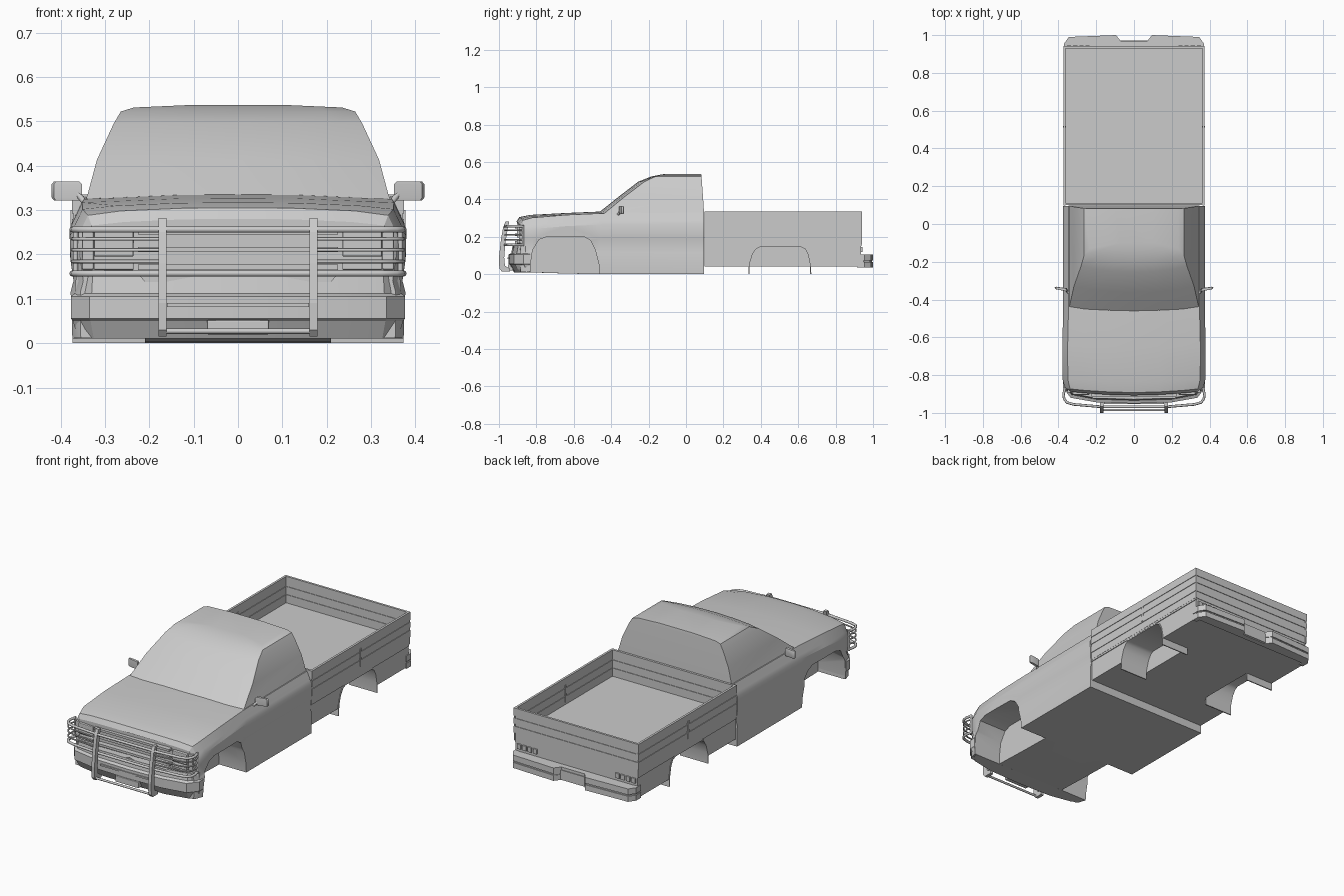
import bpy, bmesh, math

if "Cube" in bpy.data.objects:
    bpy.data.objects.remove(bpy.data.objects["Cube"])


def finish(name, bm, smooth=None):
    bmesh.ops.recalc_face_normals(bm, faces=bm.faces)
    me = bpy.data.meshes.new(name)
    bm.to_mesh(me)
    bm.free()
    ob = bpy.data.objects.new(name, me)
    bpy.context.collection.objects.link(ob)
    if smooth:
        shade(ob, smooth)
    return ob


def activate(ob):
    bpy.ops.object.select_all(action='DESELECT')
    ob.select_set(True)
    bpy.context.view_layer.objects.active = ob


def shade(ob, angle):
    activate(ob)
    bpy.ops.object.shade_smooth_by_angle(angle=math.radians(angle))


def loft(name, rings, smooth=None):
    """Skin closed rings of equal length and cap both ends."""
    bm = bmesh.new()
    rows = [[bm.verts.new(p) for p in r] for r in rings]
    n = len(rows[0])
    for a, b in zip(rows, rows[1:]):
        for i in range(n):
            j = (i + 1) % n
            bm.faces.new((a[i], a[j], b[j], b[i]))
    bm.faces.new(rows[0])
    bm.faces.new(rows[-1])
    return finish(name, bm, smooth)


def box(name, x0, x1, y0, y1, z0, z1, bevel=0):
    ob = loft(name, [[(x0, y0, z), (x1, y0, z), (x1, y1, z), (x0, y1, z)] for z in (z0, z1)])
    if bevel:
        m = ob.modifiers.new("bevel", 'BEVEL')
        m.width, m.segments = bevel, 2
    return ob


def prism_x(name, yz, x0, x1, smooth=None):
    return loft(name, [[(x, y, z) for y, z in yz] for x in (x0, x1)], smooth)


def tube(name, pts, r):
    cu = bpy.data.curves.new(name, 'CURVE')
    cu.dimensions = '3D'
    cu.bevel_depth, cu.bevel_resolution, cu.use_fill_caps = r, 2, True
    sp = cu.splines.new('POLY')
    sp.points.add(len(pts) - 1)
    for p, c in zip(sp.points, pts):
        p.co = (*c, 1)
    ob = bpy.data.objects.new(name, cu)
    bpy.context.collection.objects.link(ob)
    activate(ob)
    bpy.ops.object.convert(target='MESH')
    shade(bpy.context.object, 50)


def mirrored(half):
    """Complete a half outline that starts and may end on x = 0."""
    return half + [(-p[0], *p[1:]) for p in reversed(half) if p[0] > 1e-6]


def cut(ob, cutter):
    m = ob.modifiers.new("cut", 'BOOLEAN')
    m.operation, m.object, m.solver = 'DIFFERENCE', cutter, 'EXACT'
    activate(ob)
    bpy.ops.object.modifier_apply(modifier=m.name)
    bpy.data.objects.remove(cutter)


SIDES = ((-1, "left"), (1, "right"))

# Lower cab body with hood: y, hood crown z, fender edge z, width scale, bow, bottom z
stations = [(-.885, .28, .265, .95, .022, .012), (-.87, .305, .288, .975, .022, .012),
            (-.82, .317, .302, 1.01, .015, .01), (-.64, .327, .317, 1.012, .01, .004),
            (-.46, .335, .325, 1, 0, 0), (.095, .335, .33, 1, 0, 0)]
rings = []
for y, zc, ze, s, bow, zb in stations:
    half = [(0, zb), (.373, zb), (.374, .115), (.367, .14), (.374, .19), (.375, ze - .06),
            (.366, ze - .04), (.347, ze), (.27, zc - .007), (.13, zc - .001), (0, zc)]
    ring = [(x * s, y - bow * (1 - (x / .375) ** 2), z) for x, z in half]
    rings.append(ring + [(-x, yy, z) for x, yy, z in reversed(ring[1:-1])])
body = loft("cab_body", rings)
arch = [(-.835, -.02), (-.83, .06), (-.82, .13), (-.785, .185), (-.745, .2),
        (-.545, .2), (-.51, .18), (-.485, .13), (-.465, .05), (-.46, -.02)]
for s, n in SIDES:
    cut(body, prism_x("arch_cutter", arch, s * .21, s * .5))
shade(body, 25)

# Greenhouse: z, half width, pillar y, windshield centre y, rear y
levels = [(.315, .347, -.45, -.485, .097), (.335, .339, -.425, -.46, .096), (.413, .318, -.33, -.362, .091),
          (.495, .28, -.222, -.255, .085), (.522, .264, -.165, -.187, .083),
          (.531, .235, -.13, -.145, .082), (.537, .1, -.1, -.105, .081)]
rings = []
for z, w, yp, yc, yr in levels:
    half = [(0, yc), (w * .4, yc + (yp - yc) * .14), (w * .75, yc + (yp - yc) * .5), (w, yp), (w, yr)]
    rings.append([(x, y, z) for x, y in mirrored(half)])
loft("cab_greenhouse", rings, 28)

# Front bumper: z, inset
rings = []
for z, d in ((.01, .03), (.05, .008), (.055, 0), (.105, 0), (.112, .016), (.15, .022)):
    half = [(0, -.95 + d), (.2, -.944 + d), (.335 - d / 3, -.92 + d), (.376 - d / 2, -.868 + d / 2), (.376 - d / 2, -.832)]
    rings.append([(x, y, z) for x, y in mirrored(half)])
loft("front_bumper", rings, 20)
box("bumper_plate", -.07, .07, -.953, -.92, .02, .052, .003)
box("bumper_slot_trim", -.16, .16, -.954, -.93, .082, .09)

# Grille and headlights
for z in (.165, .205, .245):
    box("grille_bar", -.225, .225, -.914, -.88, z, z + .012)
prism = [(0, .157), (.03, .15), (.22, .15), (.21, .138), (0, .138)]
loft("grille_lower_trim", [[(x, y, z) for x, z in mirrored(prism)] for y in (-.925, -.89)])
for s, n in SIDES:
    box(n + "_headlight", s * .235, s * .325, -.904, -.87, .195, .252, .004)
    box(n + "_indicator", s * .235, s * .325, -.904, -.87, .165, .185, .003)
    box(n + "_corner_light", s * .325, s * .352, -.893, -.86, .165, .252, .004)

# Bull bar: posts and wrap-around rails
post = [(-.965, .282), (-.978, .25), (-.99, .18), (-1, .09), (-.998, .03), (-.985, .015),
        (-.94, .015), (-.94, .03), (-.968, .045), (-.972, .09), (-.964, .18), (-.952, .25), (-.945, .282)]
wrap = [(.17, -.968), (.32, -.955), (.355, -.945), (.37, -.925), (.373, -.9), (.366, -.872)]
for s, n in SIDES:
    prism_x(n + "_guard_post", post, s * .161, s * .179)
    for z in (.235, .21, .184):
        tube(n + "_guard_light_rail", [(s * x, y, z) for x, y in wrap], .004)
    tube(n + "_guard_end_bar", [(s * .366, -.872, .15), (s * .366, -.872, .262)], .006)
for z in (.256, .157):
    tube("guard_main_rail", mirrored([(x, y, z) for x, y in wrap])[::1][:6], .007)
    tube("guard_main_rail", [(-x, y, z) for x, y in wrap], .007)
    tube("guard_centre_rail", [(-.17, -.968, z), (.17, -.968, z)], .007)
tube("guard_lower_rail", [(-.17, -.985, .027), (.17, -.985, .027)], .006)

# Door mirrors
for s, n in SIDES:
    plan = [(.352, -.358), (.415, -.345), (.42, -.335), (.412, -.332), (.355, -.34)]
    rings = []
    for z, k in ((.322, .85), (.328, 1), (.358, 1), (.364, .85)):
        rings.append([(s * (.387 + (x - .387) * k), -.345 + (y + .345) * k, z) for x, y in plan])
    loft(n + "_mirror", rings, 40)
    tube(n + "_mirror_arm", [(s * .335, -.37, .318), (s * .348, -.362, .32), (s * .362, -.348, .338)], .007)

# Cargo bed: base with wheel wells and thin hanging liners
base = box("bed_base", -.366, .366, .1, .936, .04, .19)
well = [(.333, -.02), (.335, .06), (.35, .11), (.37, .14), (.39, .15),
        (.62, .15), (.642, .14), (.658, .11), (.668, .06), (.67, -.02)]
for s, n in SIDES:
    cut(base, prism_x("well_cutter", well, s * .2, s * .5))
    prof = [(y, max(z, 0)) for y, z in well]
    inner = [(.5 + (y - .5) * .965, z * .965) for y, z in reversed(prof)]
    prism_x(n + "_wheel_liner", prof + inner, s * .2, s * .369, 30)
    box(n + "_bed_skirt_lip", s * .36, s * .37, .1, .938, .15, .16)


# Bed walls: thin core with raised planks all round
def wall_ring(name, d, z0, z1):
    for s, n in SIDES:
        box(n + name, s * (.368 - d), s * (.368 + d), .099, .942, z0, z1)
    for y, n in ((.106, "front"), (.936, "tailgate")):
        box(n + name, -.368, .368, y - d, y + d, z0, z1)


wall_ring("_wall_core", .003, .16, .332)
for z0, z1 in ((.292, .335), (.25, .28), (.2, .236)):
    wall_ring("_wall_plank", .006, z0, z1)
for s, n in SIDES:
    box(n + "_wall_stake", s * .36, s * .377, .51, .52, .205, .3)
    for i in range(4):
        x = s * (.235 + i * .032)
        box(n + "_tail_light", x, x + s * .024, .93, .944, .118, .145, .002)

# Rear bumper: stepped bands with a central notch
plan = [(0, .968), (.07, .968), (.095, 1), (.345, .99), (.37, .955), (.37, .915), (.345, .915), (.345, .938), (0, .938)]
for z0, z1, d in ((.035, .065, 0), (.065, .073, .006), (.073, .105, 0)):
    half = [(x - d if x > .3 else x, y - d if y > .95 else y) for x, y in plan]
    ring = half + [(-x, y) for x, y in reversed(half[1:-1])]
    loft("rear_bumper_band", [[(x, y, z) for x, y in ring] for z in (z0, z1)])
box("rear_step_pad", -.072, .072, .94, .972, .04, .09)
